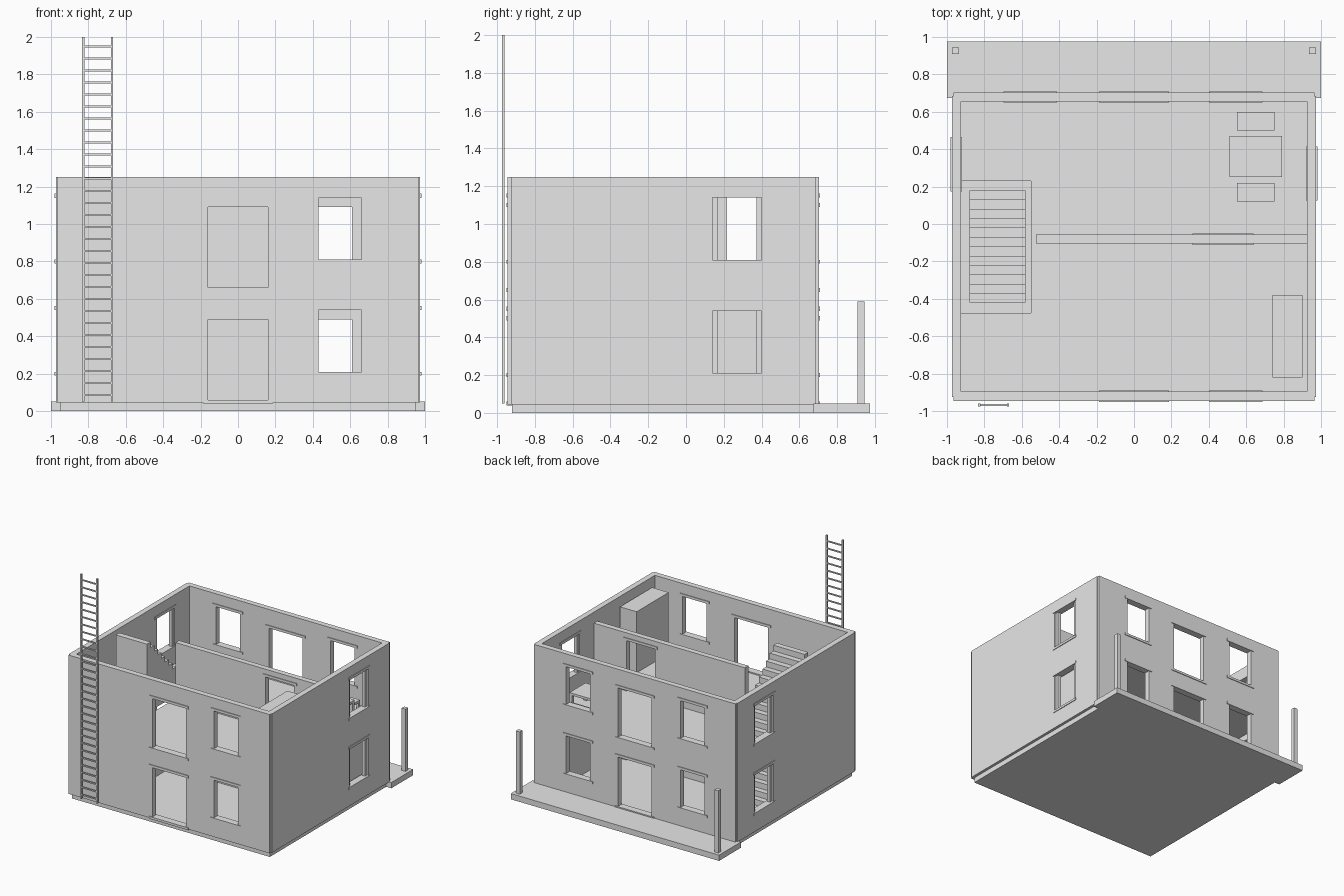
import bpy, bmesh
from mathutils import Vector

if "Cube" in bpy.data.objects:
    bpy.data.objects.remove(bpy.data.objects["Cube"])

grey = bpy.data.materials.new("plain_grey")
grey.diffuse_color = (0.8, 0.8, 0.8, 1)
grey.use_nodes = True
grey.node_tree.nodes["Principled BSDF"].inputs["Base Color"].default_value = grey.diffuse_color


def boxes(name, spans):
    """One object made of axis-aligned boxes (x0, x1, y0, y1, z0, z1)."""
    bm = bmesh.new()
    for x0, x1, y0, y1, z0, z1 in spans:
        vs = bmesh.ops.create_cube(bm, size=1)["verts"]
        for v in vs:
            v.co = Vector((x1 if v.co.x > 0 else x0,
                           y1 if v.co.y > 0 else y0,
                           z1 if v.co.z > 0 else z0))
    me = bpy.data.meshes.new(name)
    bm.to_mesh(me)
    bm.free()
    me.materials.append(grey)
    ob = bpy.data.objects.new(name, me)
    bpy.context.collection.objects.link(ob)
    return ob


def cut(ob, spans):
    """Cut box-shaped openings out of an object."""
    cutter = boxes("cutter", spans)
    mod = ob.modifiers.new("openings", "BOOLEAN")
    mod.object = cutter
    mod.solver = "EXACT"
    bpy.context.view_layer.objects.active = ob
    bpy.ops.object.modifier_apply(modifier=mod.name)
    bpy.data.objects.remove(cutter)


FLOORS = (0.0, 0.6)      # height offset of each storey
WINDOW = (0.21, 0.54)
DOOR = (0.06, 0.49)


def wall(name, axis, along, across, z, openings, sills=True):
    """Wall along an axis; openings are (start, end, (bottom, top), trim overhang)."""
    def span(a, b, c, d, z0, z1):
        return (a, b, c, d, z0, z1) if axis == "x" else (c, d, a, b, z0, z1)
    ob = boxes(name, [span(*along, *across, *z)])
    holes, trims = [], []
    c, d = across
    for a, b, (z0, z1), over in openings:
        for f in FLOORS:
            if not z[0] <= z0 + f <= z[1]:
                continue
            holes.append(span(a, b, c - 0.1, d + 0.1, z0 + f, z1 + f))
            trims.append(span(a - over, b + over, c - 0.006, d + 0.006, z1 + f, z1 + f + 0.022))
            if sills:
                trims.append(span(a - over, b + over, c - 0.006, d + 0.006, z0 + f - 0.02, z0 + f))
    cut(ob, holes)
    boxes(name + "_lintels_and_sills", trims)


# base slab and porch
boxes("base_slab", [(-0.95, 0.95, -0.92, 0.68, 0, 0.05)])
boxes("porch_slab", [(-1, 1, 0.675, 0.975, 0, 0.05)])
boxes("porch_posts", [(s - 0.019, s + 0.019, 0.908, 0.945, 0.05, 0.59) for s in (-0.954, 0.954)])

# outer walls
H = (0.045, 1.25)
wall("front_wall", "x", (-0.966, 0.966), (-0.945, -0.895), H,
     [(-0.16, 0.16, DOOR, 0.028), (0.43, 0.66, WINDOW, 0.028)])
wall("back_wall", "x", (-0.966, 0.966), (0.655, 0.703), H,
     [(-0.16, 0.16, DOOR, 0.028), (0.43, 0.66, WINDOW, 0.028), (-0.67, -0.44, WINDOW, 0.028)])
wall("right_wall", "y", (-0.925, 0.685), (0.925, 0.974), H, [(0.14, 0.40, WINDOW, 0.015)])
wall("left_wall", "y", (-0.925, 0.685), (-0.974, -0.925), H, [(0.19, 0.45, WINDOW, 0.015)])

# narrow jambs in the side windows
for name, x0, x1, a, b in (("right", 0.93, 0.96, 0.14, 0.40), ("left", -0.96, -0.93, 0.19, 0.45)):
    boxes(name + "_window_jambs",
          [(x0, x1, c, c + 0.028, WINDOW[0] + f, WINDOW[1] + f)
           for f in FLOORS for c in (a, b - 0.028)])

# upper floor with stairwell
floor = boxes("upper_floor", [(-0.93, 0.93, -0.9, 0.66, 0.6, 0.65)])
cut(floor, [(-0.925, -0.55, -0.475, 0.23, 0.5, 0.8)])

# inner partitions, one per storey
wall("lower_partition", "x", (-0.525, 0.926), (-0.105, -0.057), (0.05, 0.6),
     [(0.34, 0.61, (0.05, 0.49), 0.028)], False)
wall("upper_partition", "x", (-0.525, 0.926), (-0.105, -0.057), (0.65, 1.155),
     [(0.34, 0.61, (0.05, 0.49), 0.028)], False)

# stairs rising toward the front
for name, z in (("lower_stairs", 0.05), ("upper_stairs", 0.65)):
    boxes(name, [(-0.88, -0.58, 0.13 - 0.05 * i, 0.18 - 0.05 * i, z, z + 0.05 * (i + 1) - 0.003)
                 for i in range(12)])

# cupboards
boxes("upper_cupboard", [(0.74, 0.9, -0.82, -0.38, 0.65, 1.18)])
boxes("lower_cupboard", [(0.74, 0.9, 0.1, 0.54, 0.05, 0.58)])


def legged_top(name, x0, x1, y0, y1, top, leg):
    parts = [(x0, x1, y0, y1, top - 0.02, top)]
    for x in (x0, x1 - leg):
        for y in (y0, y1 - leg):
            parts.append((x, x + leg, y, y + leg, 0.65, top - 0.02))
    boxes(name, parts)


# table and two benches
legged_top("table", 0.51, 0.79, 0.25, 0.47, 0.79, 0.025)
legged_top("back_bench", 0.55, 0.75, 0.50, 0.60, 0.73, 0.02)
legged_top("front_bench", 0.55, 0.75, 0.12, 0.22, 0.73, 0.02)

# ladder
boxes("ladder_rails", [(x, x + 0.012, -0.975, -0.96, 0.05, 2.0) for x in (-0.834, -0.68)])
boxes("ladder_rungs", [(-0.825, -0.675, -0.973, -0.962, z - 0.005, z + 0.005)
                       for z in (0.085 + 0.0643 * i for i in range(30))])
